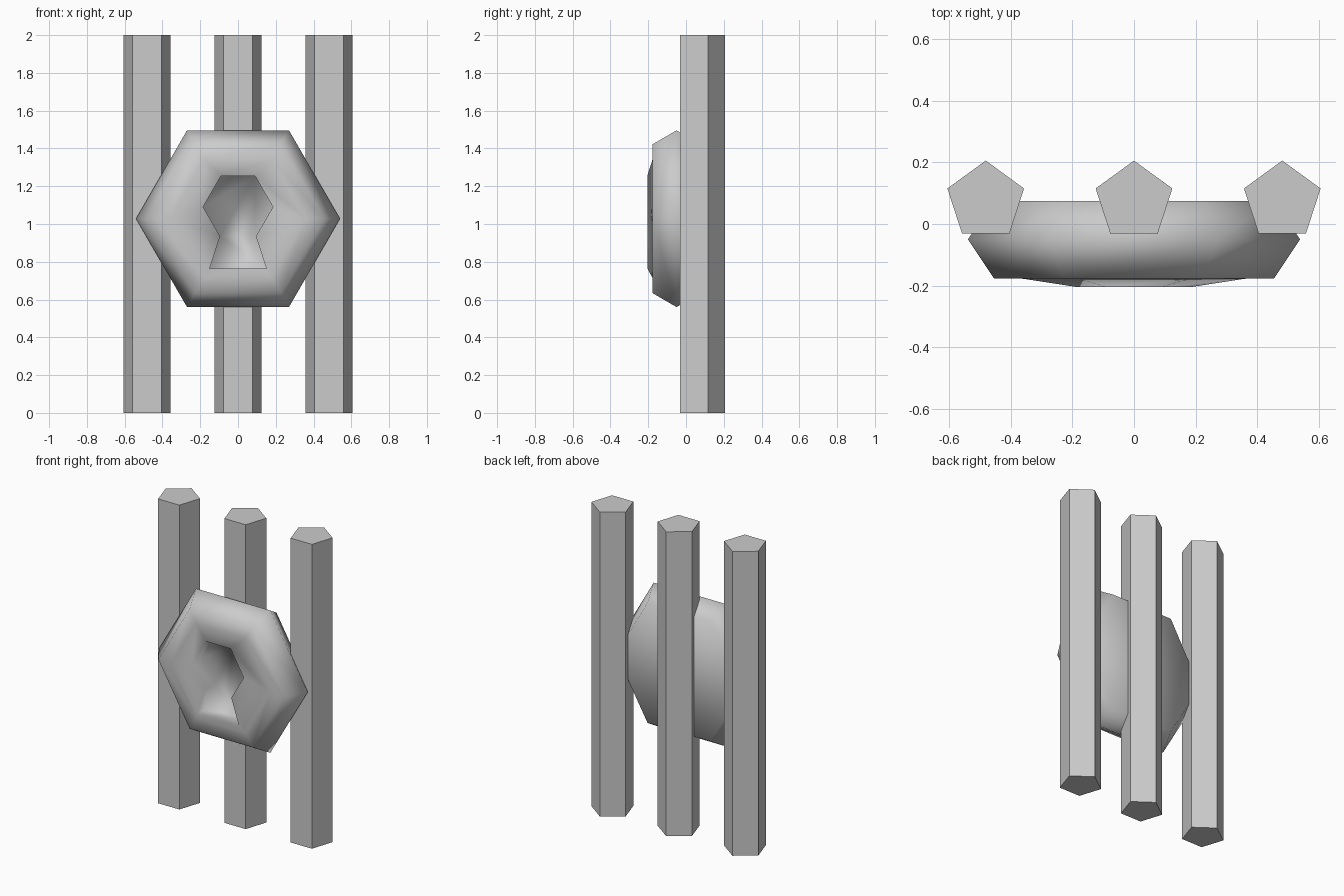
import bpy, bmesh, math

if "Cube" in bpy.data.objects:
    bpy.data.objects.remove(bpy.data.objects["Cube"])

# Three five-sided upright bars, one point facing the back
for name, x in (("left_bar", -0.482), ("middle_bar", 0.0), ("right_bar", 0.482)):
    bpy.ops.mesh.primitive_cylinder_add(vertices=5, radius=0.131, depth=2,
                                        location=(x, 0.075, 1))
    bpy.context.object.name = name

# Hexagonal lock body with a recessed keyhole
CZ = 1.028
bm = bmesh.new()


def hex_ring(r, y):
    return [bm.verts.new((r * math.cos(a), y, CZ + r * math.sin(a)))
            for a in (i * math.pi / 3 for i in range(6))]


def skin(a, b, mapping=None):
    """Join loop b to loop a; mapping gives the partner in a of each b point."""
    mapping = mapping or list(range(len(b)))
    for i in range(len(b)):
        j = (i + 1) % len(b)
        quad = [a[mapping[i]], a[mapping[j]], b[j], b[i]]
        bm.faces.new(list(dict.fromkeys(quad)))


rings = [hex_ring(r, y) for r, y in
         ((0.455, 0.075), (0.54, -0.05), (0.455, -0.177), (0.36, -0.178))]
for a, b in zip(rings, rings[1:]):
    skin(a, b)
bm.faces.new(rings[0])

# Keyhole outline, counter-clockwise from its right corner
outline = [(0.185, 1.09), (0.09, 1.255), (-0.09, 1.255), (-0.185, 1.09),
           (-0.095, 0.935), (-0.15, 0.765), (0.15, 0.765), (0.095, 0.935)]
rim = [bm.verts.new((x, -0.205, z)) for x, z in outline]
floor = [bm.verts.new((x, -0.11, z)) for x, z in outline]
skin(rings[-1], rim, [0, 1, 2, 3, 3, 4, 5, 0])
skin(rim, floor)
bm.faces.new(floor)

bmesh.ops.recalc_face_normals(bm, faces=bm.faces)
for f in bm.faces:
    f.smooth = True
mesh = bpy.data.meshes.new("lock_body")
bm.to_mesh(mesh)
bm.free()
bpy.context.collection.objects.link(bpy.data.objects.new("lock_body", mesh))
